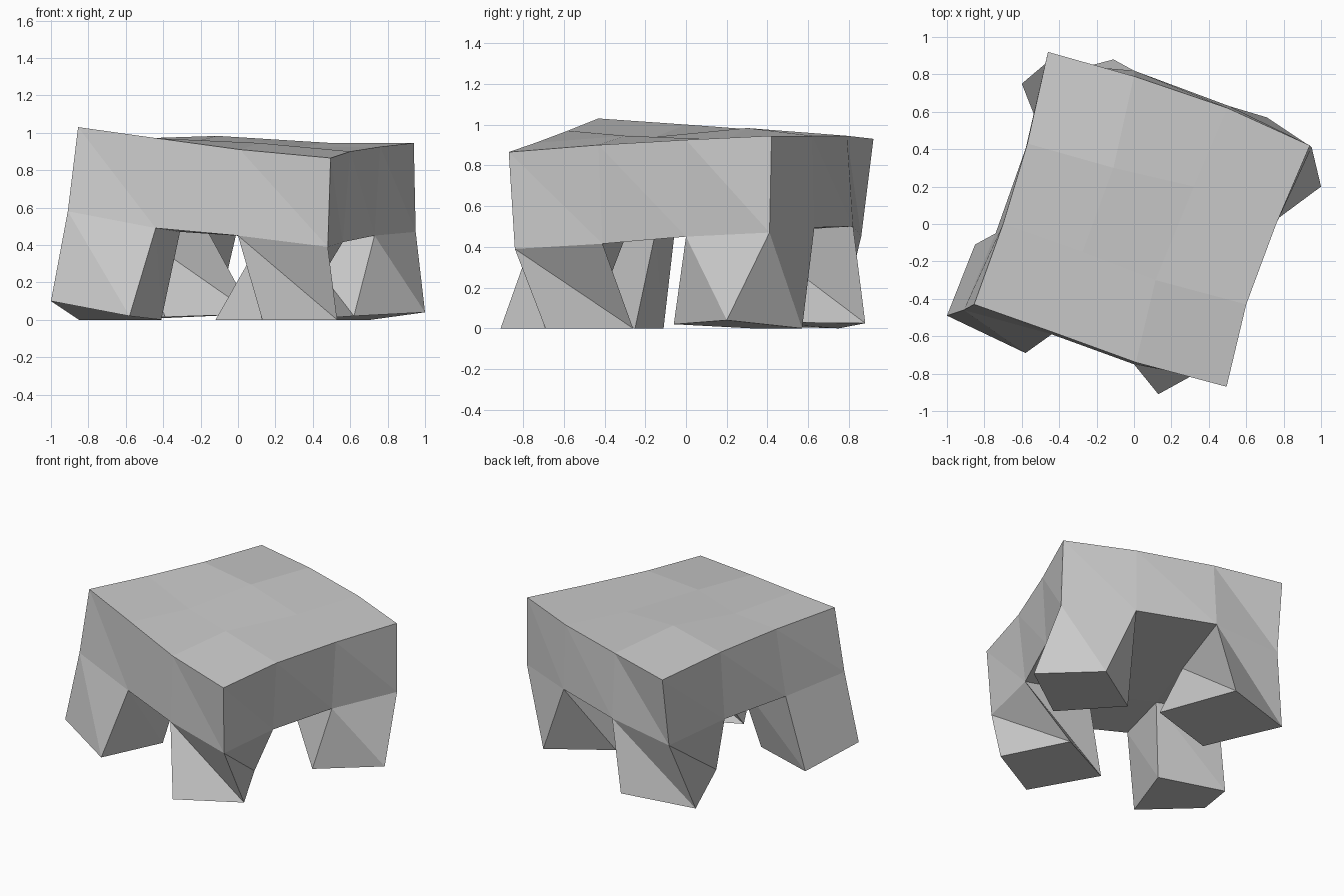
import bpy
from mathutils import Vector

# Remove only the default cube
default_cube = bpy.data.objects.get("Cube")
if default_cube:
    bpy.data.objects.remove(default_cube, do_unlink=True)

# Single matte stone colour
stone = bpy.data.materials.new("plain grey")
stone.use_nodes = True
grey = (0.6, 0.6, 0.6, 1)
stone.diffuse_color = grey
stone.node_tree.nodes["Principled BSDF"].inputs["Base Color"].default_value = grey


def points(*coords):
    return [Vector(c) for c in coords]


def make_part(name, polygons):
    """Build one flat-shaded object from polygons given as lists of vectors, sharing equal corners."""
    corner_index = {}
    faces = []
    for polygon in polygons:
        faces.append([corner_index.setdefault(tuple(p), len(corner_index)) for p in polygon])
    mesh = bpy.data.meshes.new(name)
    mesh.from_pydata(list(corner_index), [], faces)
    mesh.materials.append(stone)
    mesh.update()
    part = bpy.data.objects.new(name, mesh)
    bpy.context.collection.objects.link(part)
    return part


def wall(upper, lower):
    """Closed band of triangles between two rings, every quad split from upper left to lower right."""
    triangles = []
    count = len(upper)
    for i in range(count):
        j = (i + 1) % count
        triangles.append([upper[i], lower[i], lower[j]])
        triangles.append([upper[i], lower[j], upper[j]])
    return triangles


def corner_ring(rim, inner, k):
    """The grid cell at corner k of a three by three sheet."""
    return [rim[3 * k - 1], rim[3 * k], rim[3 * k + 1], inner[k]]


def sheet_centre(rim, inner):
    """The cross-shaped cells of a three by three sheet, leaving the corners open."""
    cells = [list(inner)]
    for k in range(4):
        cells.append([rim[3 * k + 1], rim[3 * k + 2], inner[(k + 1) % 4], inner[k]])
    return cells


# Rims run counterclockwise, one line for each side, starting at the front right corner
top_rim = points(
    (-.855, -.43, 1.03), (-.43, -.58, .97), (.01, -.74, .91),
    (.495, -.87, .865), (.6, -.43, .9), (.76, 0, .925),
    (.94, .42, .945), (.5, .62, .945), (0, .79, .945),
    (-.46, .92, .93), (-.57, .43, .968), (-.7, 0, 1))
under_rim = points(
    (-.91, -.46, .58), (-.44, -.59, .49), (0, -.75, .45),
    (.48, -.84, .39), (.56, -.41, .415), (.73, 0, .45),
    (.95, .41, .47), (.51, .63, .495), (0, .82, .5),
    (-.47, .86, .45), (-.58, .4, .49), (-.74, -.05, .52))

# Middle points of the two sheets
top_inner = [top_rim[3 * k - 1] + top_rim[3 * k + 1] - top_rim[3 * k] for k in range(4)]
under_inner = points((-.31, -.15, .47), (.13, -.3, .44), (.28, .13, .46), (-.16, .29, .47))

# Seat block: top sheet, side wall and the underside between the legs
seat = sheet_centre(top_rim, top_inner)
seat += [corner_ring(top_rim, top_inner, k) for k in range(4)]
seat += wall(top_rim, under_rim)
seat += [cell[::-1] for cell in sheet_centre(under_rim, under_inner)]
make_part("seat_block", seat)

# Legs: skewed prisms dropping from the corner cells to their own feet
feet = {
    "front_right_leg": points((-.85, -.11, 0), (-1, -.49, .1), (-.58, -.69, .02), (-.41, -.25, 0)),
    "front_left_leg": points((.13, -.91, 0), (.53, -.69, 0), (.31, -.26, 0), (-.12, -.47, 0)),
    "back_left_leg": points((.62, -.06, .02), (1, .2, .04), (.71, .57, 0), (.32, .32, 0)),
    "back_right_leg": points((-.11, .88, .025), (-.6, .75, 0), (-.39, .22, .015), (.08, .35, .03)),
}
for k, (name, foot) in enumerate(feet.items()):
    make_part(name, wall(corner_ring(under_rim, under_inner, k), foot) + [foot[::-1]])
